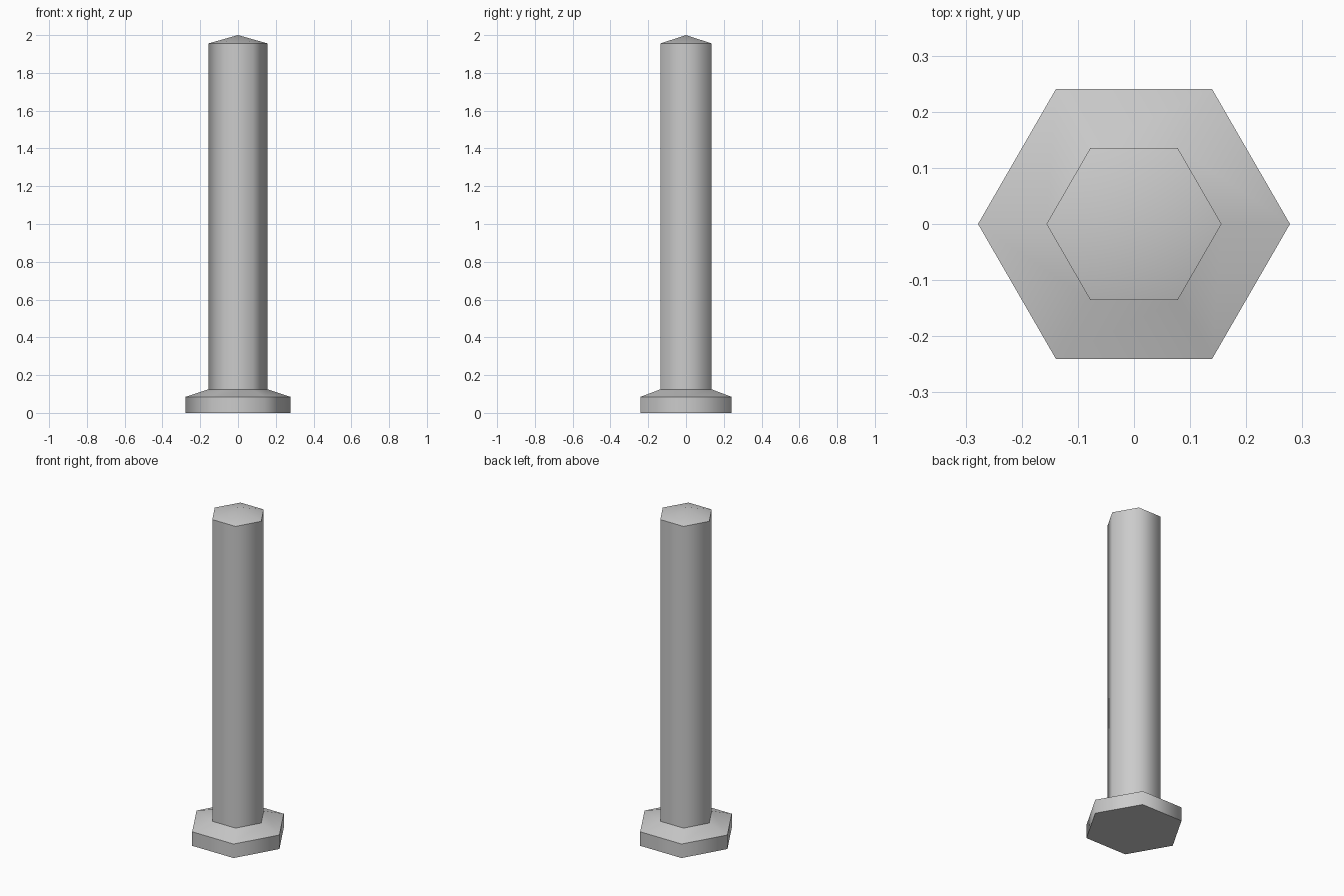
import bpy, bmesh
from math import cos, sin, pi, radians

if "Cube" in bpy.data.objects:
    bpy.data.objects.remove(bpy.data.objects["Cube"])

SIDES = 6


def hex_lathe(name, profile, close_bottom=False):
    """Sweep (radius, z) points around z with six sides; radius 0 is an apex."""
    bm = bmesh.new()
    rings = []
    for r, z in profile:
        n = SIDES if r > 0 else 1
        rings.append([bm.verts.new((r * cos(2 * pi * i / SIDES),
                                    r * sin(2 * pi * i / SIDES), z))
                      for i in range(n)])
    for low, high in zip(rings, rings[1:]):
        for i in range(SIDES):
            j = (i + 1) % SIDES
            if len(high) == 1:
                bm.faces.new((low[i], low[j], high[0]))
            else:
                bm.faces.new((low[i], low[j], high[j], high[i]))
    if close_bottom:
        bm.faces.new(rings[0][::-1])
    mesh = bpy.data.meshes.new(name)
    bm.to_mesh(mesh)
    bm.free()
    obj = bpy.data.objects.new(name, mesh)
    bpy.context.collection.objects.link(obj)
    # Sides blend around the post, rims stay sharp
    bpy.ops.object.select_all(action='DESELECT')
    obj.select_set(True)
    bpy.context.view_layer.objects.active = obj
    bpy.ops.object.shade_smooth_by_angle(angle=radians(65))
    return obj


# Wide foot with a sloped shoulder meeting the shaft
hex_lathe("post_foot", [(0.278, 0), (0.278, 0.085), (0.156, 0.125)], close_bottom=True)

# Tall shaft with a shallow pointed cap
hex_lathe("post_shaft", [(0.156, 0.125), (0.156, 1.956), (0, 2.0)])
